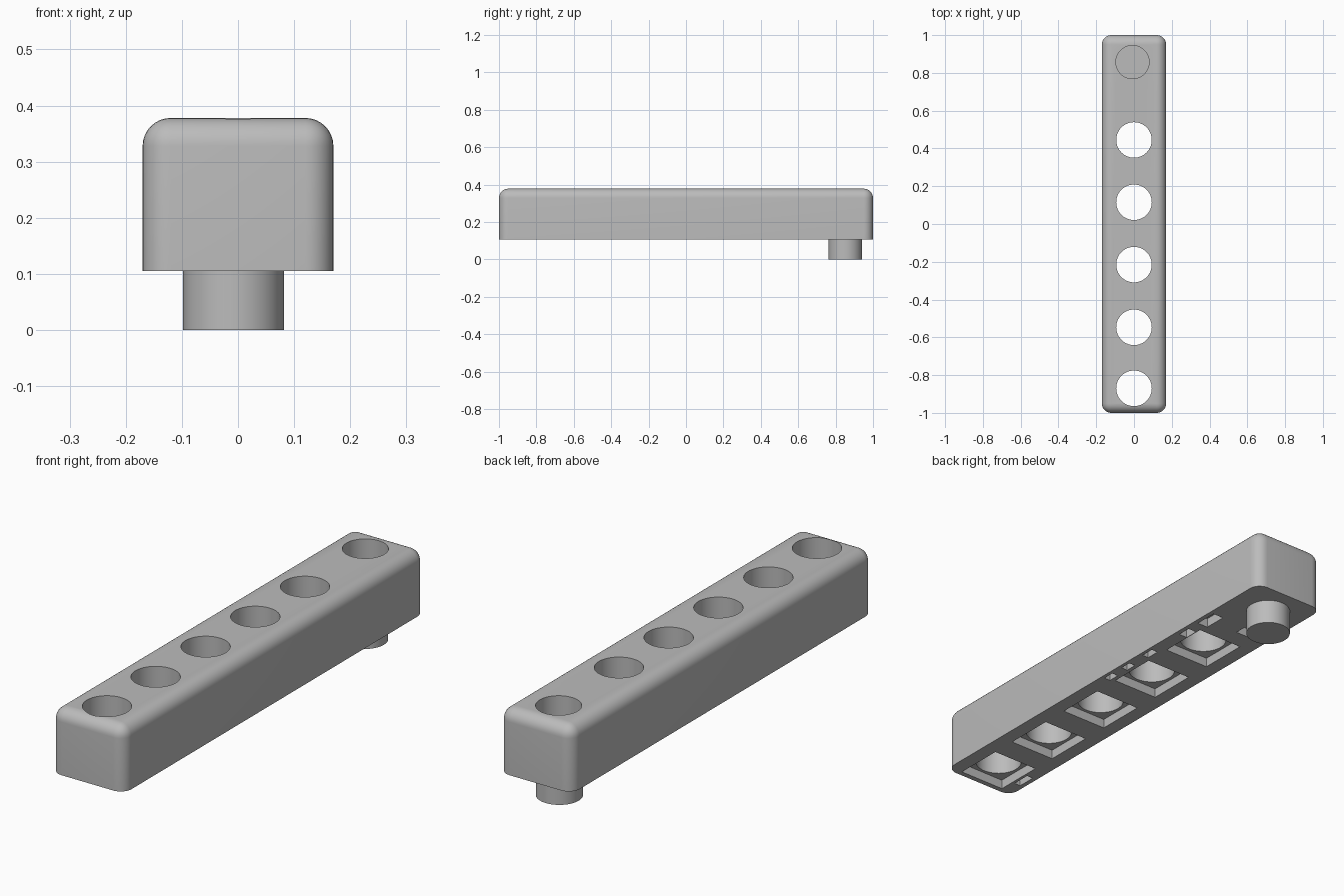
import bpy, bmesh, math
from mathutils import Matrix

if "Cube" in bpy.data.objects:
    bpy.data.objects.remove(bpy.data.objects["Cube"])

grey = bpy.data.materials.new("plain grey")
grey.diffuse_color = (0.5, 0.5, 0.5, 1)
grey.use_nodes = True
grey.node_tree.nodes["Principled BSDF"].inputs["Base Color"].default_value = grey.diffuse_color

BOTTOM, TOP = 0.105, 0.378


def make(name, bm):
    mesh = bpy.data.meshes.new(name)
    bm.to_mesh(mesh)
    bm.free()
    ob = bpy.data.objects.new(name, mesh)
    bpy.context.collection.objects.link(ob)
    mesh.materials.append(grey)
    return ob


def add_box(bm, x, y, w, l, z0, z1):
    m = Matrix.Translation((x, y, (z0 + z1) / 2)) @ Matrix.Diagonal((w, l, z1 - z0, 1))
    bmesh.ops.create_cube(bm, size=1, matrix=m)


def add_cylinder(bm, x, y, r, z0, z1):
    bmesh.ops.create_cone(bm, cap_ends=True, segments=64, radius1=r, radius2=r,
                          depth=z1 - z0, matrix=Matrix.Translation((x, y, (z0 + z1) / 2)))


def cut(target, name, bm):
    cutter = make(name, bm)
    cutter.hide_render = True
    mod = target.modifiers.new(name, 'BOOLEAN')
    mod.operation = 'DIFFERENCE'
    mod.solver = 'EXACT'
    mod.object = cutter
    bpy.context.view_layer.objects.active = target
    bpy.ops.object.modifier_apply(modifier=name)
    bpy.data.objects.remove(cutter)


def smooth(ob):
    bpy.ops.object.select_all(action='DESELECT')
    ob.select_set(True)
    bpy.context.view_layer.objects.active = ob
    bpy.ops.object.shade_smooth_by_angle(angle=math.radians(30))


# Bar, rounded everywhere but around its flat underside
bm = bmesh.new()
add_box(bm, 0, 0, 0.34, 2, BOTTOM, TOP)
edges = [e for e in bm.edges if max(v.co.z for v in e.verts) > BOTTOM + 0.1]
bmesh.ops.bevel(bm, geom=edges, offset=0.05, segments=8, profile=0.5, affect='EDGES')
bar = make("bar", bm)

# Five through holes and one blind hole above the peg
HOLES = (-0.87, -0.547, -0.215, 0.115, 0.445)
bm = bmesh.new()
for y in HOLES:
    add_cylinder(bm, 0, y, 0.094, 0, 0.5)
add_cylinder(bm, -0.008, 0.857, 0.088, 0.16, 0.5)
cut(bar, "hole_cutter", bm)

# Square pockets under the through holes
bm = bmesh.new()
for y in HOLES:
    add_box(bm, 0, y, 0.215, 0.215, 0, BOTTOM + 0.04)
cut(bar, "pocket_cutter", bm)

# Small recesses in the underside
bm = bmesh.new()
for x, y, w, l in ((0.125, 0.64, 0.05, 0.10), (0.13, 0.5, 0.04, 0.06),
                   (-0.07, 0.66, 0.10, 0.05), (0.14, 0.27, 0.03, 0.06),
                   (0.14, 0.13, 0.03, 0.05), (0.14, 0.02, 0.03, 0.05),
                   (-0.135, -0.87, 0.03, 0.08)):
    add_box(bm, x, y, w, l, 0, BOTTOM + 0.04)
cut(bar, "recess_cutter", bm)
smooth(bar)

# Locating peg
bm = bmesh.new()
add_cylinder(bm, -0.008, 0.852, 0.09, 0, BOTTOM + 0.01)
smooth(make("peg", bm))
